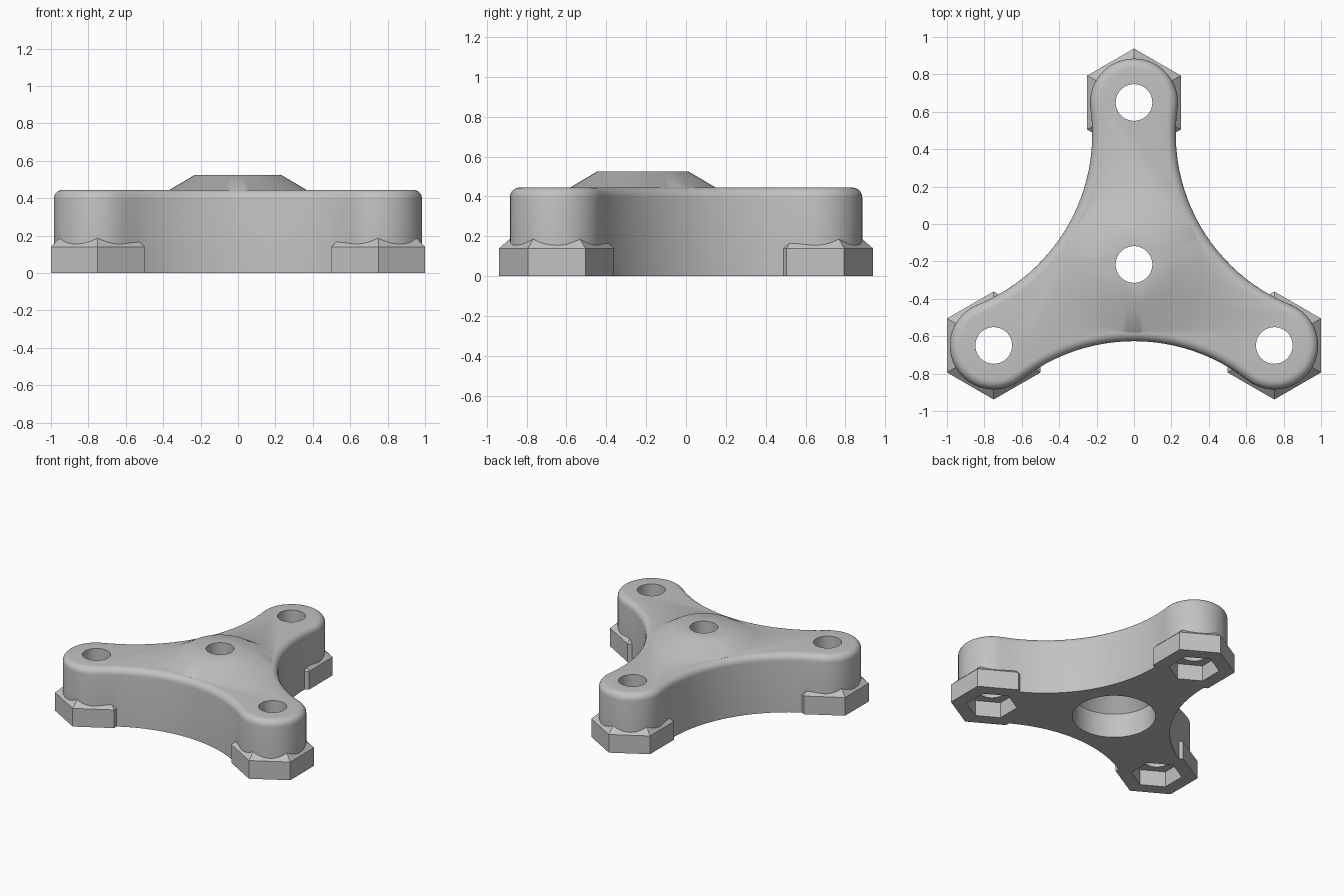
import bpy, bmesh
from math import radians, cos, sin, pi, atan2
from mathutils import Vector, Matrix

if "Cube" in bpy.data.objects:
    bpy.data.objects.remove(bpy.data.objects["Cube"])

HUB = Vector((0, -0.2165, 0))
ARM = 0.866          # hub to arm hole
TIP = 0.235          # radius of the rounded arm end
WAIST = 0.41         # hub to the middle of each concave side
HEIGHT = 0.445
FILLET = 0.05
TURN = 2 * pi / 3

grey = bpy.data.materials.new("plain grey")
grey.use_nodes = True
COLOR = (0.54, 0.54, 0.54, 1)
grey.diffuse_color = COLOR
grey.node_tree.nodes["Principled BSDF"].inputs["Base Color"].default_value = COLOR


def loft(name, rings):
    """Closed solid through matching rings of points, bottom to top."""
    bm = bmesh.new()
    loops = [[bm.verts.new(p) for p in ring] for ring in rings]
    count = len(loops[0])
    for a, b in zip(loops, loops[1:]):
        for k in range(count):
            n = (k + 1) % count
            bm.faces.new((a[k], a[n], b[n], b[k]))
    bm.faces.new(loops[0])
    bm.faces.new(loops[-1])
    bmesh.ops.recalc_face_normals(bm, faces=bm.faces)
    mesh = bpy.data.meshes.new(name)
    bm.to_mesh(mesh)
    bm.free()
    mesh.materials.append(grey)
    ob = bpy.data.objects.new(name, mesh)
    bpy.context.collection.objects.link(ob)
    return ob


def stack(name, center, levels, sides):
    """Solid of (radius, z) levels; six sides put corners on +-y."""
    turns = [2 * pi * k / sides for k in range(sides)]
    return loft(name, [[center + Vector((r * sin(t), r * cos(t), z)) for t in turns]
                       for r, z in levels])


def combine(target, tool, operation):
    mod = target.modifiers.new(operation.lower(), 'BOOLEAN')
    mod.object, mod.operation, mod.solver = tool, operation, 'EXACT'
    tool.hide_render = True
    bpy.context.view_layer.objects.active = target
    bpy.ops.object.modifier_apply(modifier=mod.name)
    bpy.data.objects.remove(tool)


# Three-armed outline: round tips joined by tangent concave arcs
along, across = ARM * cos(pi / 3), ARM * sin(pi / 3)
gap = WAIST - along
big = (gap ** 2 + across ** 2 - TIP ** 2) / (2 * (TIP - gap))
half = atan2(across, big + gap)
STEPS = 24


def outline(inset, z):
    points = []
    for i in range(3):
        spin = Matrix.Rotation(i * TURN, 3, 'Z')
        for k in range(STEPS):               # concave side
            a = half * (2 * k / STEPS - 1)
            r = big + inset
            p = Vector((r * sin(a), r * cos(a) - WAIST - big, z))
            points.append(HUB + spin @ p)
        for k in range(STEPS):               # round arm end
            a = -pi / 2 - half + (TURN + 2 * half) * k / STEPS
            r = TIP - inset
            p = Vector((across + r * cos(a), r * sin(a) - along, z))
            points.append(HUB + spin @ p)
    return points


# Body with a rounded top rim
rings = [outline(0, 0)]
for k in range(7):
    a = pi / 2 * k / 6
    rings.append(outline(FILLET * (1 - cos(a)), HEIGHT - FILLET * (1 - sin(a))))
body = loft("three_arm_knob_body", rings)

# Raised centre boss
combine(body, stack("centre_boss", HUB,
                    [(0.365, 0.35), (0.365, HEIGHT), (0.23, 0.525)], 64), 'UNION')

ends = [HUB + ARM * Vector((cos(pi / 2 + i * TURN), sin(pi / 2 + i * TURN), 0))
        for i in range(3)]

# Hexagonal feet with sloped shoulders
for p in ends:
    combine(body, stack("hex_foot", p, [(0.2887, 0), (0.2887, 0.14), (0.219, 0.2)], 6), 'UNION')

# Arm holes with hexagonal pockets underneath
for p in ends:
    combine(body, stack("arm_hole", p, [(0.098, -0.1), (0.098, 0.7)], 48), 'DIFFERENCE')
    combine(body, stack("hex_pocket", p, [(0.178, -0.1), (0.178, 0.12)], 6), 'DIFFERENCE')

# Centre recess narrowing to the centre hole
combine(body, stack("centre_recess", HUB,
                    [(0.29, -0.1), (0.29, 0.185), (0.098, 0.4), (0.098, 0.7)], 64), 'DIFFERENCE')

bpy.ops.object.select_all(action='DESELECT')
body.select_set(True)
bpy.context.view_layer.objects.active = body
bpy.ops.object.shade_smooth_by_angle(angle=radians(32))
